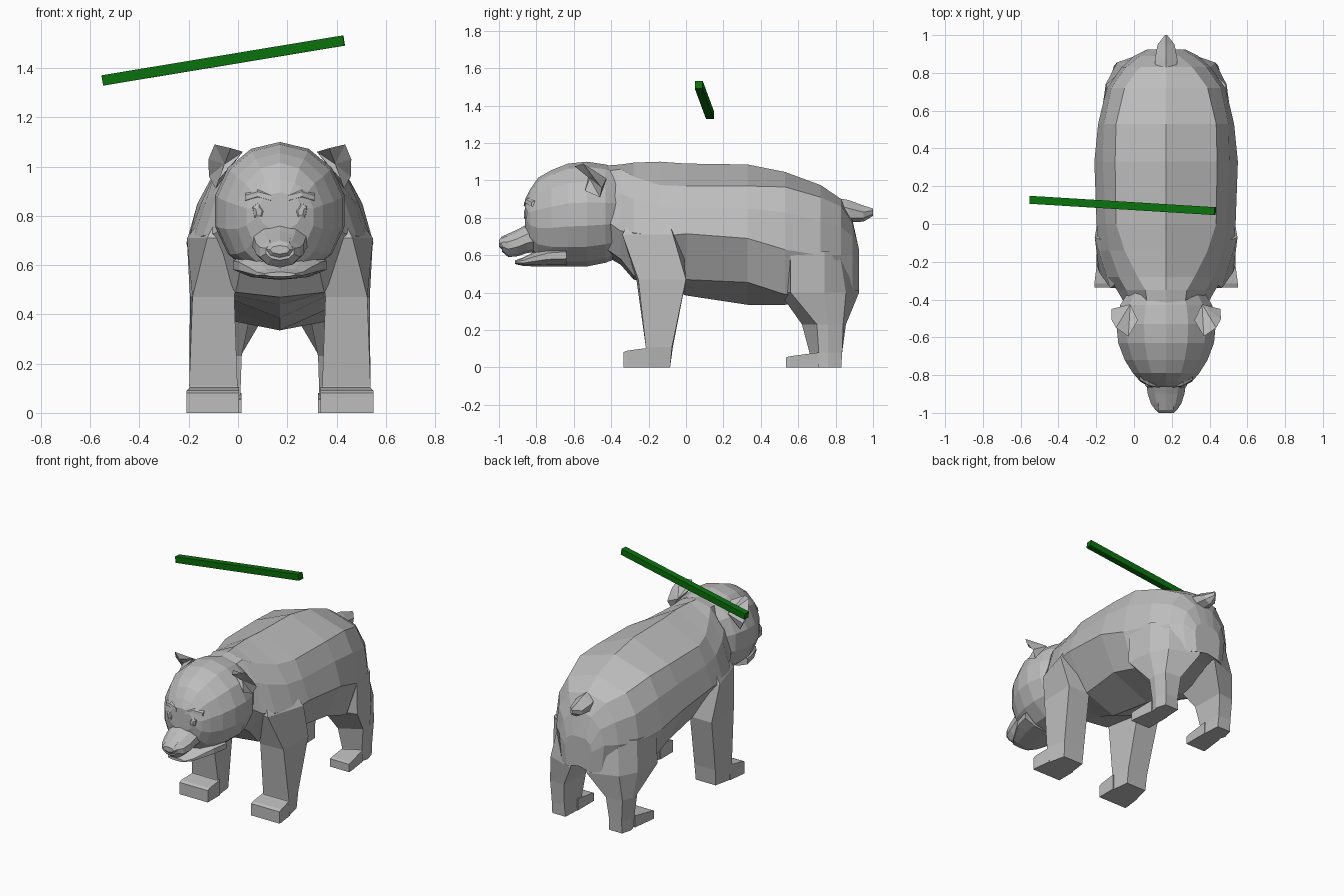
import bpy, bmesh, math
from mathutils import Vector

CX = 0.17  # the animal's plane of symmetry


def material(name, color):
    m = bpy.data.materials.new(name)
    m.diffuse_color = (*color, 1)
    return m


GREY = material("fur grey", (0.51, 0.51, 0.51))
GREEN = material("beam green", (0.003, 0.165, 0.004))


def finish(name, bm, mat):
    bmesh.ops.recalc_face_normals(bm, faces=bm.faces)
    me = bpy.data.meshes.new(name)
    bm.to_mesh(me)
    bm.free()
    me.materials.append(mat)
    ob = bpy.data.objects.new(name, me)
    bpy.context.collection.objects.link(ob)
    return ob


def loft(name, rings, mat=GREY):
    """Skin a list of closed rings and cap both ends."""
    bm = bmesh.new()
    vs = [[bm.verts.new(p) for p in r] for r in rings]
    n = len(vs[0])
    for a, b in zip(vs, vs[1:]):
        for i in range(n):
            j = (i + 1) % n
            bm.faces.new((a[i], a[j], b[j], b[i]))
    bm.faces.new(vs[0])
    bm.faces.new(vs[-1][::-1])
    return finish(name, bm, mat)


def half_ring(y, half):
    """Mirror a half profile that runs from top centre to bottom centre."""
    return ([(CX + x, y, z) for x, z in half]
            + [(CX - x, y, z) for x, z in half[-2:0:-1]])


def oval(y, w, z0, z1, n=14):
    return [(CX + w * math.sin(t), y, (z0 + z1) / 2 + (z1 - z0) / 2 * math.cos(t))
            for t in (2 * math.pi * i / n for i in range(n))]


# Body: top centre, ridge, upper side, flank, lower side, belly
loft("body", [half_ring(y, h) for y, h in [
    (-0.42, [(0, 1.08), (.10, 1.05), (.18, .90), (.22, .78), (.15, .63), (0, .59)]),
    (-0.35, [(0, 1.085), (.11, 1.06), (.21, .93), (.26, .73), (.16, .58), (0, .55)]),
    (-0.28, [(0, 1.095), (.15, 1.02), (.25, .90), (.31, .72), (.18, .49), (0, .47)]),
    (-0.14, [(0, 1.10), (.22, .975), (.30, .86), (.355, .70), (.20, .48), (0, .44)]),
    (0.00, [(0, 1.09), (.265, .97), (.32, .85), (.368, .715), (.22, .47), (0, .385)]),
    (0.33, [(0, 1.085), (.27, .97), (.335, .85), (.38, .69), (.27, .455), (0, .335)]),
    (0.53, [(0, 1.045), (.265, .965), (.33, .83), (.36, .63), (.28, .39), (0, .335)]),
    (0.72, [(0, .975), (.22, .91), (.29, .78), (.315, .60), (.22, .40), (0, .38)]),
    (0.83, [(0, .90), (.14, .86), (.215, .75), (.235, .60), (.18, .41), (0, .41)]),
    (0.89, [(0, .79), (.07, .77), (.14, .70), (.17, .60), (.15, .41), (0, .42)]),
    (0.925, [(0, .63), (.05, .63), (.09, .60), (.10, .55), (.09, .41), (0, .43)]),
]])

# Head, upper muzzle, nose and lower jaw, with a narrow open mouth
loft("head", [oval(*r) for r in [
    (-.35, .20, .59, 1.06), (-.43, .25, .56, 1.085), (-.53, .27, .54, 1.10),
    (-.63, .26, .54, 1.09), (-.72, .225, .55, 1.055), (-.79, .18, .575, 1.015),
    (-.835, .14, .64, .95), (-.862, .09, .74, .895)]])
loft("muzzle", [oval(*r, 10) for r in [
    (-.76, .13, .62, .81), (-.85, .11, .612, .765), (-.90, .102, .595, .738),
    (-.95, .085, .59, .715), (-.985, .06, .62, .695)]])
loft("nose", [oval(*r, 8) for r in [
    (-.94, .06, .65, .72), (-.985, .055, .63, .70), (-1.0, .04, .645, .68)]])
loft("lower_jaw", [oval(*r, 10) for r in [
    (-.64, .20, .54, .66), (-.74, .175, .54, .65), (-.81, .135, .54, .62),
    (-.87, .10, .543, .588), (-.915, .065, .553, .572)]])

# Tail
loft("tail", [half_ring(y, h) for y, h in [
    (.78, [(0, .91), (.05, .88), (.05, .83), (0, .80)]),
    (.87, [(0, .895), (.06, .85), (.05, .80), (0, .775)]),
    (.95, [(0, .865), (.045, .83), (.04, .80), (0, .78)]),
    (1.0, [(0, .85), (.006, .84), (.006, .82), (0, .81)])]])


def leg(name, s, rings):
    """Rings: height, then the section's (x, y) corners from the inner front."""
    loft(name, [[(CX + s * x, y, z) for x, y in c] for z, *c in rings])


def foot(name, s, x0, x1, toe, heel, low, high, taper):
    """Wedge paw with a sloped top, narrowing towards the heel."""
    loft(name, [[(CX + s * x, y, z) for x, z in
                 ((x0, 0), (x1 - t, 0), (x1 - t, h), (x0, h))]
                for y, h, t in ((toe, low * .9, 0), (toe + .02, low, 0),
                                (heel, high, taper))])


def ear(name, s):
    """Cupped ear: rim joined to an inner hollow and to a back point."""
    rim = [(.15, -.51, 1.06), (.20, -.595, 1.075), (.265, -.55, 1.09),
           (.29, -.505, 1.03), (.288, -.45, .96), (.26, -.46, .91),
           (.25, -.54, .945)]
    bm = bmesh.new()
    vs = [bm.verts.new((CX + s * x, y, z)) for x, y, z in rim]
    hollow = bm.verts.new((CX + s * .225, -.515, 1.01))
    back = bm.verts.new((CX + s * .19, -.425, 1.01))
    for i, v in enumerate(vs):
        w = vs[(i + 1) % len(vs)]
        bm.faces.new((v, w, hollow))
        bm.faces.new((w, v, back))
    finish(name, bm, GREY)


for side, s in (("right", 1), ("left", -1)):
    # Front leg, flowing up into the shoulder
    leg("front_leg_" + side, s, [
        (0, (.17, -.22), (.365, -.22), (.335, -.085), (.185, -.085)),
        (.11, (.172, -.215), (.368, -.215), (.34, -.075), (.185, -.07)),
        (.47, (.185, -.265), (.355, -.255), (.365, .0), (.20, .0)),
        (.71, (.15, -.33), (.295, -.34), (.378, -.07), (.20, -.02)),
        (.86, (.08, -.28), (.22, -.27), (.26, -.12), (.13, -.08))])
    foot("front_paw_" + side, s, .165, .38, -.335, -.20, .09, .105, .015)
    # Hind leg with a broad thigh and narrow ankle
    leg("hind_leg_" + side, s, [
        (0, (.155, .64), (.27, .71), (.285, .76), (.265, .83), (.165, .83)),
        (.08, (.16, .66), (.275, .71), (.285, .76), (.265, .835), (.17, .835)),
        (.23, (.155, .62), (.29, .70), (.30, .76), (.275, .84), (.16, .855)),
        (.40, (.12, .50), (.345, .56), (.32, .74), (.26, .855), (.06, .925)),
        (.62, (.10, .50), (.34, .56), (.315, .74), (.225, .82), (.05, .90))])
    foot("hind_paw_" + side, s, .155, .30, .535, .71, .06, .08, .02)
    ear("ear_" + side, s)
    # Eye and angled brow
    loft("eye_" + side, [[(CX + s * (.085 + r * x), y, .82 + r * z)
         for x, z in ((-.025, 0), (0, .035), (.025, .015), (.018, -.025), (-.015, -.035))]
         for y, r in ((-.82, 1.2), (-.857, 1), (-.866, .5))])
    loft("brow_" + side, [[(CX + s * x, y0 + dy, z + dz) for dy, dz in
         ((.02, -.02), (-.018, -.012), (-.015, .008), (.02, .025))]
         for x, y0, z in ((.035, -.85, .875), (.09, -.84, .89), (.14, -.81, .875))])

# Floating square beam
a, b = Vector((-.55, .128, 1.35)), Vector((.43, .068, 1.512))
d = (b - a).normalized()
u = d.cross(Vector((0, 0, 1))).normalized()
v = u.cross(d)
loft("beam", [[p + .021 * (i * u + j * v) for i, j in ((1, 1), (-1, 1), (-1, -1), (1, -1))]
              for p in (a, b)], GREEN)
